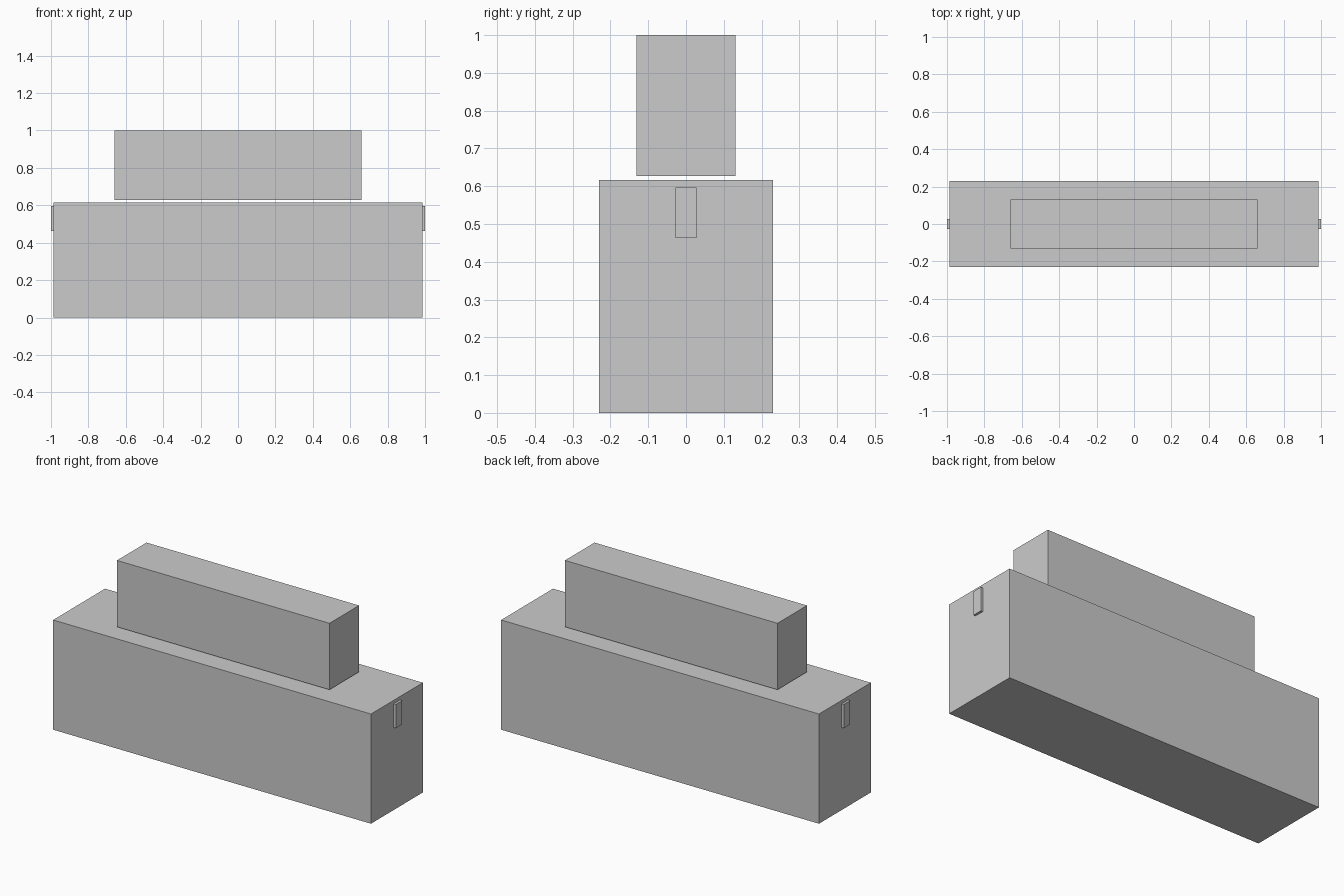
import bpy

if "Cube" in bpy.data.objects:
    bpy.data.objects.remove(bpy.data.objects["Cube"])


def box(name, x, y, z):
    """Add a box spanning the given (min, max) ranges."""
    spans = (x, y, z)
    bpy.ops.mesh.primitive_cube_add(size=1, location=[(a + b) / 2 for a, b in spans])
    obj = bpy.context.object
    obj.name = name
    obj.scale = [b - a for a, b in spans]
    bpy.ops.object.transform_apply(location=False, rotation=False, scale=True)
    return obj


# Large lower block
box("lower_body", (-0.987, 0.987), (-0.23, 0.23), (0, 0.616))

# Narrower upper block, hovering just above the lower one
box("upper_block", (-0.66, 0.66), (-0.131, 0.131), (0.627, 1.0))

# Thin end tabs, one on each end face
for side, label in ((-1, "left"), (1, "right")):
    box(label + "_end_tab", sorted((side * 0.985, side * 1.0)),
        (-0.028, 0.028), (0.463, 0.596))
